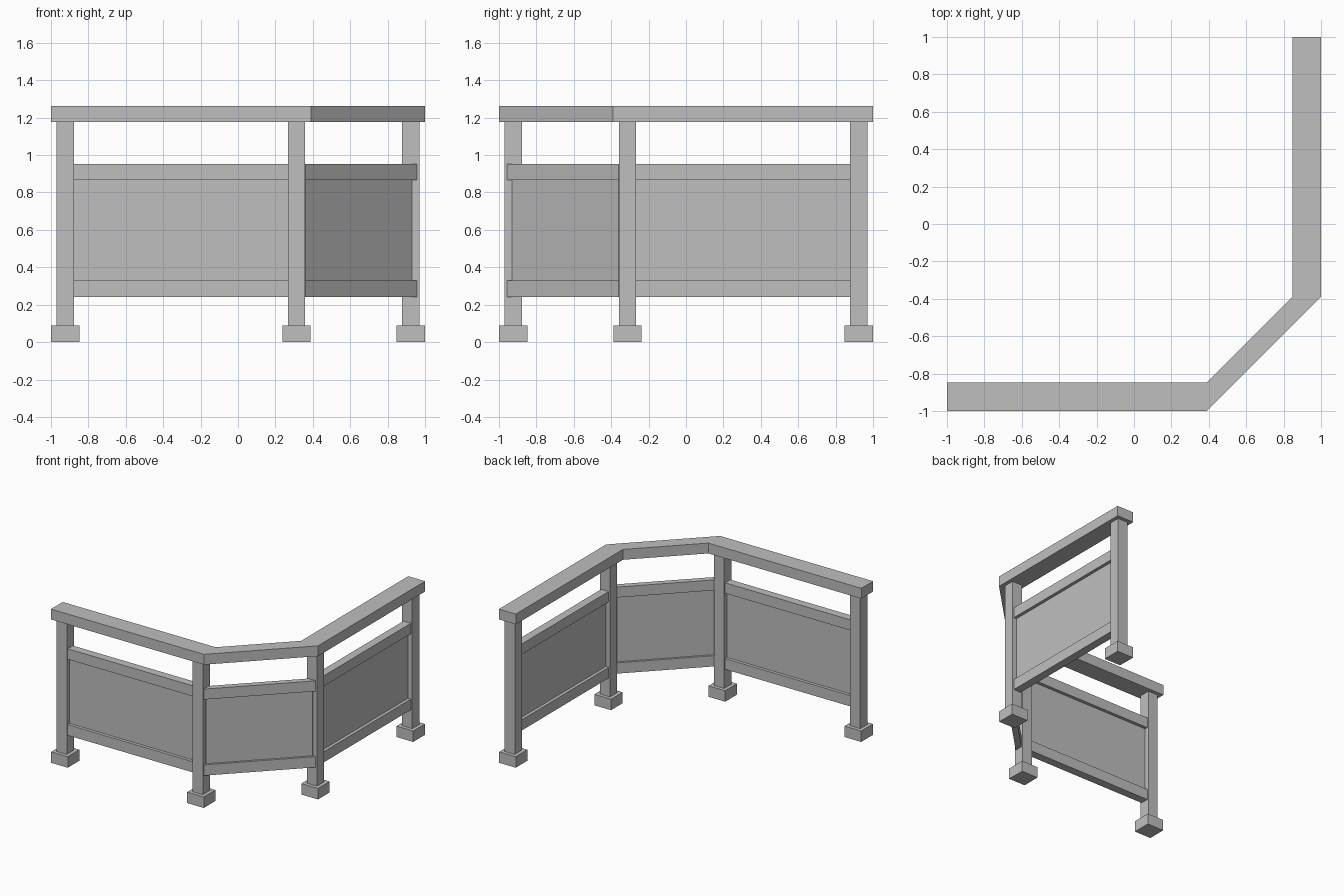
import bpy
import bmesh

cube = bpy.data.objects.get("Cube")
if cube:
    bpy.data.objects.remove(cube, do_unlink=True)

grey = bpy.data.materials.new("plain_grey")
grey.use_nodes = True
colour = (0.52, 0.52, 0.52, 1)
grey.diffuse_color = colour
grey.node_tree.nodes["Principled BSDF"].inputs["Base Color"].default_value = colour

LINE = 0.9235   # distance of the railing line from the centre


def prism(name, outline, z0, z1):
    """Extrude a flat outline from z0 up to z1."""
    bm = bmesh.new()
    base = bm.faces.new([bm.verts.new((x, y, z0)) for x, y in outline])
    top = bmesh.ops.extrude_face_region(bm, geom=[base])["geom"]
    verts = [v for v in top if isinstance(v, bmesh.types.BMVert)]
    bmesh.ops.translate(bm, verts=verts, vec=(0, 0, z1 - z0))
    bmesh.ops.recalc_face_normals(bm, faces=bm.faces)
    mesh = bpy.data.meshes.new(name)
    bm.to_mesh(mesh)
    bm.free()
    mesh.materials.append(grey)
    obj = bpy.data.objects.new(name, mesh)
    bpy.context.collection.objects.link(obj)
    return obj


def strip(name, half, bend, end, z0, z1):
    """Run a bar along the front, across the cut corner and along the left side."""
    outer, inner = LINE + half, LINE - half
    front = [(-end, -outer), (bend, -outer)]
    back = [(bend, -inner), (-end, -inner)]
    # the side run mirrors the front run across the diagonal
    side = [(-y, -x) for x, y in reversed(front)]
    side += [(-y, -x) for x, y in reversed(back)]
    prism(name, front + side + back, z0, z1)


def block(name, x, y, half, z0, z1):
    prism(name, [(x - half, y - half), (x + half, y - half),
                 (x + half, y + half), (x - half, y + half)], z0, z1)


# Handrail, middle rails and infill panel
strip("handrail", 0.0765, 0.39, 1.0, 1.178, 1.263)
strip("upper_rail", 0.034, 0.36, 0.9, 0.867, 0.953)
strip("lower_rail", 0.034, 0.36, 0.9, 0.242, 0.33)
strip("infill_panel", 0.008, 0.36, 0.9, 0.33, 0.867)

# Posts with square feet
POST = 0.313
places = {"right_end": (-LINE, -LINE), "front_corner": (POST, -LINE),
          "side_corner": (LINE, -POST), "back_end": (LINE, LINE)}
for label, (x, y) in places.items():
    block(label + "_post", x, y, 0.046, 0.09, 1.178)
    block(label + "_foot", x, y, 0.0755, 0, 0.09)
